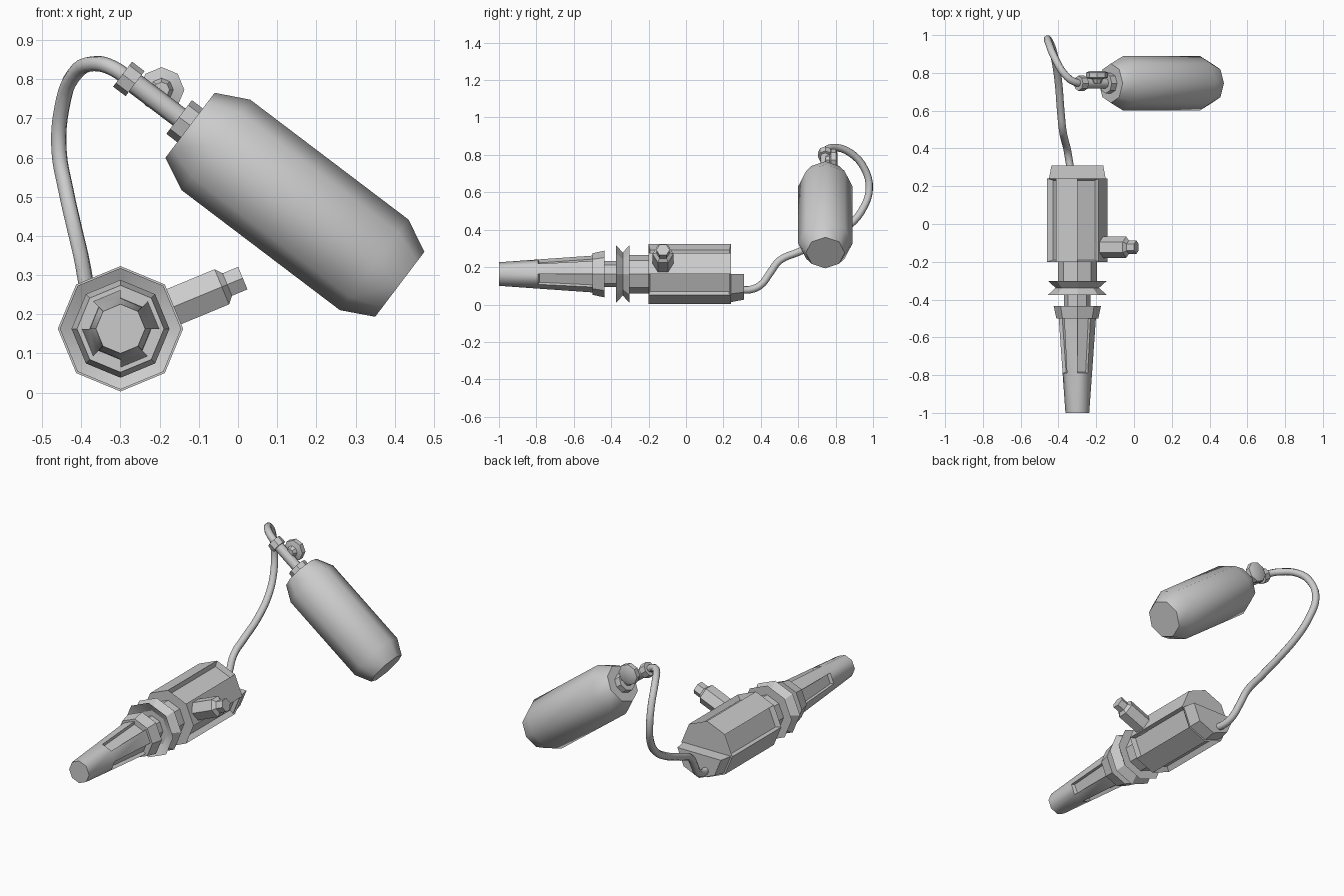
import bpy, bmesh, math
from mathutils import Vector

if "Cube" in bpy.data.objects:
    bpy.data.objects.remove(bpy.data.objects["Cube"])

GUN = Vector((-0.30, 0, 0.163))
X, Y, Z = Vector((1, 0, 0)), Vector((0, 1, 0)), Vector((0, 0, 1))


def lathe(name, origin, axis, u, profile, sides=8, span=360.0, start=0.0,
          grooves=None, smooth=30):
    """Sweep (distance, radius) rings along an axis; optional grooves=(ring, inset, depth)."""
    axis, u = axis.normalized(), u.normalized()
    v = u.cross(axis)
    full = span == 360
    count = sides if full else sides + 1
    bm = bmesh.new()
    rings = []
    for t, r in profile:
        ring = []
        for i in range(count):
            a = math.radians(start + span * i / sides)
            ring.append(bm.verts.new(origin + axis * t + (u * math.cos(a) + v * math.sin(a)) * r))
        rings.append(ring)
    flutes = []
    for k in range(len(rings) - 1):
        a, b = rings[k], rings[k + 1]
        for i in range(count):
            j = (i + 1) % count
            f = bm.faces.new((a[i], a[j], b[j], b[i]))
            if grooves and k == grooves[0] and i % 2 == 1:
                flutes.append(f)
    bm.faces.new(rings[0])
    bm.faces.new(rings[-1])
    bmesh.ops.recalc_face_normals(bm, faces=bm.faces)
    if flutes:
        bmesh.ops.inset_individual(bm, faces=flutes, thickness=grooves[1], depth=-grooves[2])
    me = bpy.data.meshes.new(name)
    bm.to_mesh(me)
    bm.free()
    ob = bpy.data.objects.new(name, me)
    bpy.context.collection.objects.link(ob)
    bpy.ops.object.select_all(action='DESELECT')
    ob.select_set(True)
    bpy.context.view_layer.objects.active = ob
    bpy.ops.object.shade_smooth_by_angle(angle=math.radians(smooth))
    return ob


# Sprayer: fluted body, lower rear cap, neck, flared ring, tapered nozzle
lathe("body", GUN, Y, X, [(-0.20, 0.16), (0.24, 0.16)], grooves=(0, 0.012, 0.03), smooth=50)
lathe("rear_cap", GUN, Y, X, [(0.23, 0.152), (0.31, 0.137)], sides=4, span=180)
for ob in (bpy.data.objects["rear_cap"],):
    # keep the half cap on the lower side
    if sum(v.co.z for v in ob.data.vertices) / len(ob.data.vertices) > GUN.z:
        for v in ob.data.vertices:
            v.co.z = 2 * GUN.z - v.co.z
        ob.data.flip_normals()
lathe("neck", GUN, Y, X, [(-0.31, 0.103), (-0.19, 0.103)])
lathe("flared_ring", GUN, Y, X,
      [(-0.345, 0.10), (-0.375, 0.155), (-0.338, 0.115), (-0.302, 0.155), (-0.302, 0.09)])
lathe("narrow_neck", GUN, Y, X, [(-0.45, 0.07), (-0.33, 0.07)])
lathe("nozzle_collar", GUN, Y, X, [(-0.50, 0.111), (-0.435, 0.125)])
lathe("nozzle", GUN, Y, X, [(-1.0, 0.063), (-0.79, 0.078), (-0.49, 0.099)],
      grooves=(1, 0.007, 0.018), smooth=50)

# Side spout, perpendicular to the upper right face
a = math.radians(22.5)
lathe("side_spout", GUN + Y * -0.123, Vector((math.cos(a), 0, math.sin(a))), Y,
      [(0.12, 0.056), (0.28, 0.056), (0.295, 0.036), (0.338, 0.036)], sides=6)

# Gas tank with its valve
TANK = Vector((-0.1225, 0.745, 0.6825))
d = Vector((0.797, 0, -0.604))
lathe("tank", TANK, d, Y,
      [(0, 0.104), (0.083, 0.145), (0.590, 0.145), (0.672, 0.104)], smooth=50)
lathe("valve_collar", TANK, d, Y, [(-0.035, 0.054), (0.02, 0.054)])
lathe("valve_pipe", TANK, d, Y, [(-0.19, 0.027), (0, 0.027)], smooth=50)
lathe("hose_ring", TANK, d, Y, [(-0.216, 0.04), (-0.176, 0.04)])
lathe("valve_knob", Vector((-0.195, 0.745, 0.773)), Y, X,
      [(0, 0.02), (0.022, 0.03), (0.03, 0.058), (0.057, 0.058), (0.066, 0.035)])

# Hose looping from the valve to the rear cap
path = [(-0.27, 0.745, 0.793), (-0.315, 0.752, 0.826), (-0.365, 0.79, 0.84),
        (-0.42, 0.88, 0.81), (-0.45, 0.955, 0.725), (-0.457, 0.98, 0.62),
        (-0.44, 0.95, 0.52), (-0.42, 0.88, 0.43), (-0.40, 0.75, 0.345),
        (-0.388, 0.60, 0.28), (-0.378, 0.50, 0.235), (-0.368, 0.45, 0.17),
        (-0.355, 0.40, 0.105), (-0.345, 0.345, 0.08), (-0.335, 0.28, 0.08)]
cu = bpy.data.curves.new("hose", 'CURVE')
cu.dimensions = '3D'
cu.bevel_depth = 0.02
cu.bevel_resolution = 2
cu.resolution_u = 4
cu.use_fill_caps = True
sp = cu.splines.new('BEZIER')
sp.bezier_points.add(len(path) - 1)
for p, co in zip(sp.bezier_points, path):
    p.co = co
    p.handle_left_type = p.handle_right_type = 'AUTO'
hose = bpy.data.objects.new("hose", cu)
bpy.context.collection.objects.link(hose)
